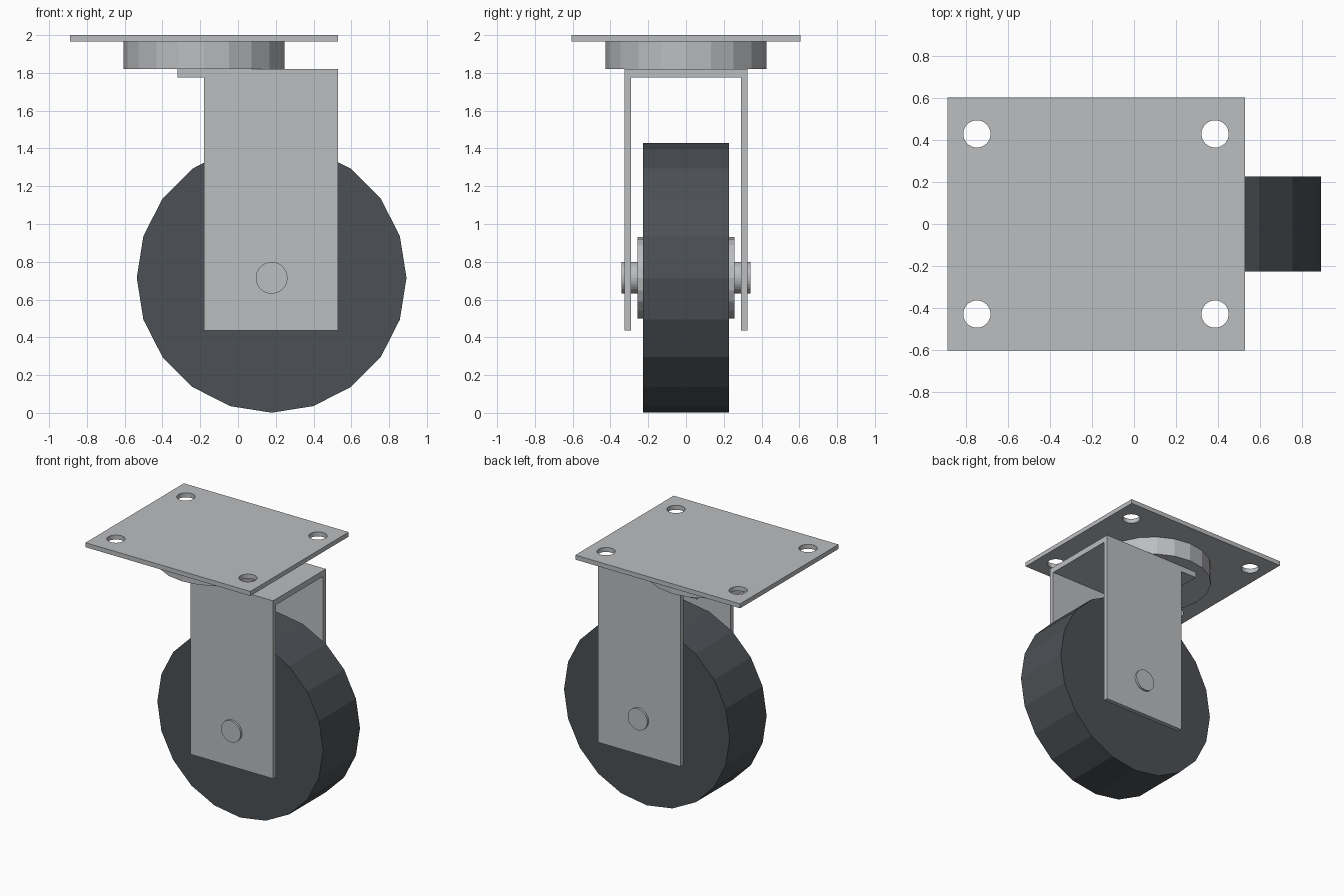
import bpy
from math import pi

cube = bpy.data.objects.get("Cube")
if cube:
    bpy.data.objects.remove(cube, do_unlink=True)


def material(name, rgb):
    mat = bpy.data.materials.new(name)
    mat.use_nodes = True
    mat.diffuse_color = (*rgb, 1)
    mat.node_tree.nodes["Principled BSDF"].inputs["Base Color"].default_value = (*rgb, 1)
    return mat


steel = material("light grey steel", (0.50, 0.51, 0.53))
rubber = material("dark grey rubber", (0.072, 0.08, 0.09))


def finish(name, mat):
    obj = bpy.context.object
    obj.name = obj.data.name = name
    obj.data.materials.append(mat)
    bpy.ops.object.transform_apply(location=False, rotation=True, scale=True)
    return obj


def box(name, low, high, mat):
    centre = [(a + b) / 2 for a, b in zip(low, high)]
    bpy.ops.mesh.primitive_cube_add(size=1, location=centre)
    bpy.context.object.scale = [b - a for a, b in zip(low, high)]
    return finish(name, mat)


def cylinder(name, radius, depth, centre, sides, mat, tilt=(0, 0, 0)):
    bpy.ops.mesh.primitive_cylinder_add(
        vertices=sides, radius=radius, depth=depth, location=centre, rotation=tilt)
    return finish(name, mat)


def modify(target, tool, operation):
    """Apply a boolean and discard its tool object."""
    mod = target.modifiers.new(operation, "BOOLEAN")
    mod.operation, mod.solver, mod.object = operation, "EXACT", tool
    bpy.context.view_layer.objects.active = target
    bpy.ops.object.modifier_apply(modifier=mod.name)
    bpy.data.objects.remove(tool, do_unlink=True)


# Mounting plate with four bolt holes
TOP, PLATE_BASE, FORK_TOP = 2.0, 1.965, 1.82
plate = box("mounting_plate", (-0.89, -0.605, PLATE_BASE), (0.53, 0.605, TOP), steel)
for x in (-0.75, 0.387):
    for y in (-0.43, 0.43):
        modify(plate, cylinder("bolt_hole", 0.065, 0.2, (x, y, TOP), 32, steel), "DIFFERENCE")

# Swivel housing
cylinder("swivel_housing", 0.427, PLATE_BASE - FORK_TOP,
         (-0.18, 0, (PLATE_BASE + FORK_TOP) / 2), 20, steel)

# Fork: bridge with two side legs
fork = box("fork", (-0.32, -0.325, 1.775), (0.53, 0.325, FORK_TOP), steel)
for inner, outer in ((-0.29, -0.325), (0.29, 0.325)):
    leg = box("fork_leg", (-0.18, min(inner, outer), 0.435),
              (0.53, max(inner, outer), FORK_TOP), steel)
    modify(fork, leg, "UNION")

# Wheel, hub and axle share one centre line
AXIS = (0.178, 0, 0.715)
SIDEWAYS = (pi / 2, 0, 0)
cylinder("wheel", 0.714, 0.454, AXIS, 20, rubber, SIDEWAYS)
cylinder("hub", 0.215, 0.514, AXIS, 20, steel, SIDEWAYS)
cylinder("axle", 0.084, 0.684, AXIS, 32, steel, SIDEWAYS)
